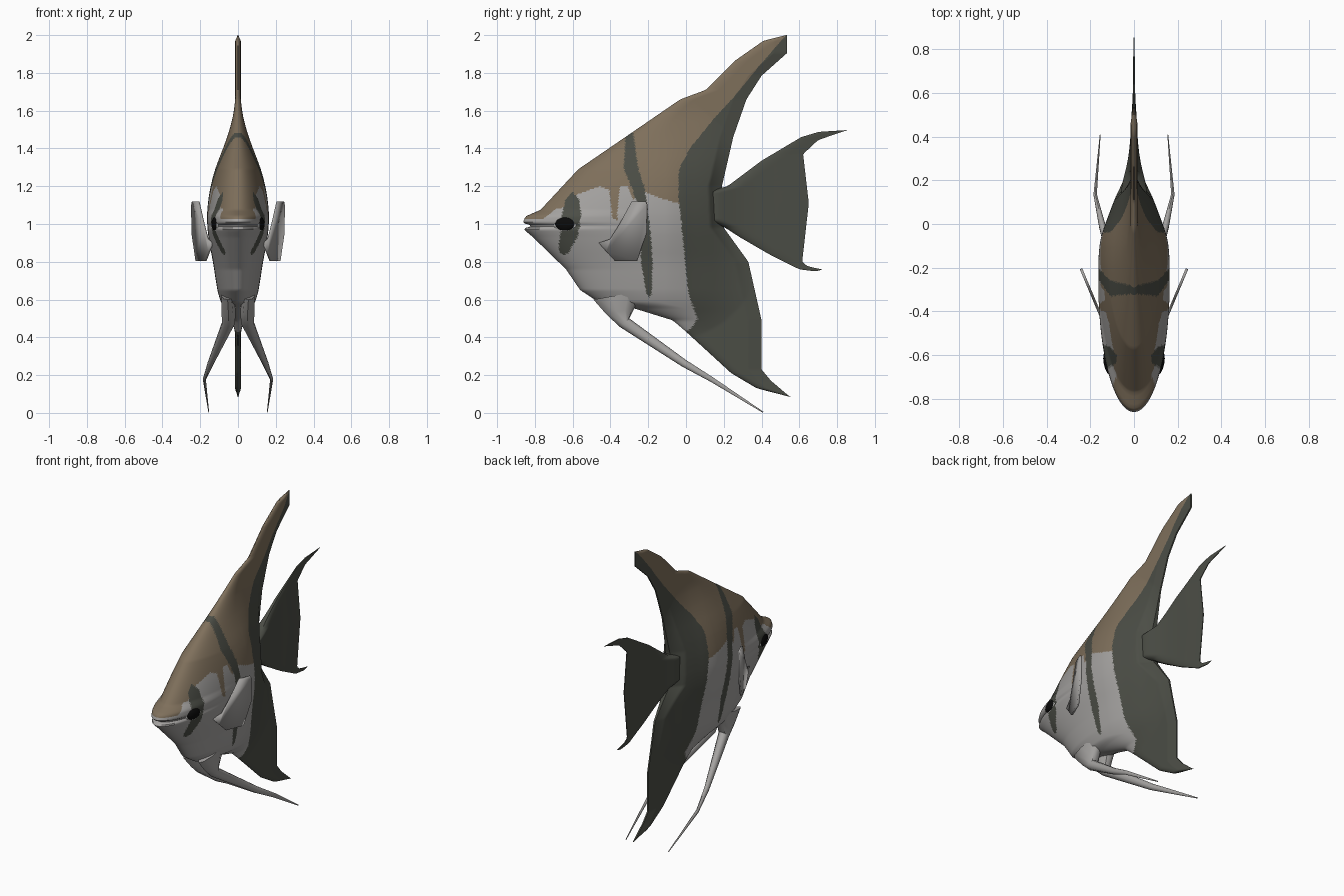
import bpy, bmesh, math
from mathutils import Matrix

cube = bpy.data.objects.get("Cube")
if cube:
    bpy.data.objects.remove(cube, do_unlink=True)


def material(name, r, g, b):
    m = bpy.data.materials.new(name)
    m.use_nodes = True
    m.diffuse_color = (r, g, b, 1)
    bsdf = next(n for n in m.node_tree.nodes if n.type == 'BSDF_PRINCIPLED')
    bsdf.inputs["Base Color"].default_value = (r, g, b, 1)
    bsdf.inputs["Roughness"].default_value = 0.7
    return m


BROWN = material("olive brown", 0.21, 0.16, 0.105)
SILVER = material("silver grey", 0.37, 0.36, 0.35)
DARK = material("dark slate", 0.07, 0.074, 0.06)
BLACK = material("eye black", 0.003, 0.003, 0.003)
RIM = material("eye rim", 0.6, 0.6, 0.58)


def lerp(table, v):
    """Piecewise linear lookup in a table of (position, value)."""
    if v <= table[0][0]:
        return table[0][1]
    for (a, p), (b, q) in zip(table, table[1:]):
        if v <= b:
            return p + (q - p) * (v - a) / (b - a)
    return table[-1][1]


def soft(table, v, w=0.05):
    return sum(lerp(table, v + w * k / 3) for k in range(-3, 4)) / 7


def dome(t):
    t = min(max(t, 0), 1)
    return math.sqrt(1 - (1 - t) ** 2)


def finish(name, bm, mats, mirror=False, solid=0):
    bmesh.ops.recalc_face_normals(bm, faces=bm.faces)
    mesh = bpy.data.meshes.new(name)
    bm.to_mesh(mesh)
    bm.free()
    for m in mats:
        mesh.materials.append(m)
    ob = bpy.data.objects.new(name, mesh)
    bpy.context.scene.collection.objects.link(ob)
    if solid:
        s = ob.modifiers.new("thickness", 'SOLIDIFY')
        s.thickness, s.offset = solid, 0
    if mirror:
        ob.modifiers.new("pair", 'MIRROR')
    bpy.ops.object.select_all(action='DESELECT')
    ob.select_set(True)
    bpy.context.view_layer.objects.active = ob
    bpy.ops.object.shade_smooth_by_angle(angle=math.radians(40))
    return ob


def loft(bm, rings):
    """Skin closed rings of equal length and cap both ends."""
    rings = [[bm.verts.new(p) for p in ring] for ring in rings]
    n = len(rings[0])
    for lo, hi in zip(rings, rings[1:]):
        for i in range(n):
            j = (i + 1) % n
            bm.faces.new((lo[i], lo[j], hi[j], hi[i]))
    bm.faces.new(rings[0])
    bm.faces.new(rings[-1])


def slab(name, front, back, thick, rows, cols, mats, rule=None):
    """Horizontal slices between a front and a back edge, with a half thickness rule."""
    z0, z1 = front[0][0], front[-1][0]
    rings = []
    for r in range(rows + 1):
        z = z0 + (z1 - z0) * r / rows
        yf = lerp(front, z)
        yb = max(lerp(back, z), yf + 0.004)
        side = []
        for c in range(cols + 1):
            y = yf + (yb - yf) * (c / cols) ** 1.25
            side.append((max(thick(y, z, y - yf, yb - y), 0.002), y, z))
        rings.append(side + [(-x, y, z) for x, y, z in reversed(side)])
    bm = bmesh.new()
    loft(bm, rings)
    if rule:
        for f in bm.faces:
            p = f.calc_center_median()
            f.material_index = rule(p.y, p.z)
    return finish(name, bm, mats)


# Body with dorsal and anal fins: edges given as (height, depth)
body_front = [(.085, .55), (.13, .375), (.21, .24), (.43, 0), (.49, -.07), (.555, -.28),
              (.585, -.46), (.65, -.56), (.76, -.635), (.93, -.81), (.97, -.857), (.98, -.85),
              (.99, -.81), (1.003, -.855), (1.01, -.862), (1.04, -.85), (1.075, -.77),
              (1.29, -.57), (1.485, -.285), (1.66, -.03), (1.71, .105), (1.865, .26),
              (1.97, .41), (2, .53)]
body_back = [(.085, .55), (.17, .45), (.23, .4), (.49, .4), (.8, .33), (.98, .2), (1.2, .19),
             (1.46, .25), (1.66, .32), (1.785, .4), (1.905, .535), (2, .535)]
width_by_height = [(.1, .014), (.4, .016), (.5, .05), (.6, .1), (.7, .118), (.8, .132),
                   (.9, .153), (1, .165), (1.1, .162), (1.2, .147), (1.3, .12), (1.4, .08),
                   (1.5, .045), (1.6, .022), (2, .018)]
rear_taper = [(-.15, 1), (-.05, .93), (0, .8), (.1, .58), (.2, .32), (.3, .15), (.5, .08)]


def body_thick(y, z, from_front, to_back):
    w = soft(width_by_height, z)
    core = max(w * soft(rear_taper, y), 0.015)
    return core * dome(from_front / (3.6 * w)) * min(1, 0.3 + to_back / 0.1)


# Colour pattern: rear patch, two bars (centre, half width) and the back marking
rear_edge = [(.42, -1), (.43, 0), (.45, .03), (.5, .06), (.55, .04), (.65, .01), (.92, -.015),
             (1.15, -.04), (1.29, -.037), (1.4, .02), (1.56, .15), (1.68, .26), (1.84, .39),
             (2, .53)]
bars = [
    ([(.62, -.195), (.8, -.207), (.95, -.215), (1.12, -.235), (1.2, -.255), (1.3, -.293),
      (1.48, -.3)],
     [(.61, 0), (.63, .015), (.8, .03), (1.12, .025), (1.2, .035), (1.3, .038), (1.48, .02),
      (1.5, 0)]),
    ([(.84, -.645), (.88, -.64), (.93, -.62), (1, -.61), (1.16, -.6)],
     [(.83, 0), (.85, .025), (.93, .047), (1.05, .05), (1.13, .035), (1.17, 0)]),
]
back_marking = [(-.9, 1.03), (-.75, 1.03), (-.69, 1.08), (-.64, 1.09), (-.57, 1.16),
                (-.455, 1.2), (-.405, 1.18), (-.39, 1.03), (-.365, 1.02), (-.35, 1.2),
                (-.31, 1.2), (-.28, 1.13), (-.22, 1.17), (-.11, 1.13), (-.04, 1.11)]


def body_colour(y, z):
    if y > lerp(rear_edge, z):
        return 2
    if any(abs(y - lerp(mid, z)) < lerp(half, z) for mid, half in bars):
        return 2
    return 0 if z > lerp(back_marking, y) else 1


slab("body", body_front, body_back, body_thick, 240, 130, [BROWN, SILVER, DARK], body_colour)

# Tail fin
tail_front = [(.75, .68), (.76, .6), (.84, .44), (.93, .285), (.985, .2), (1.02, .1),
              (1.17, .1), (1.2, .22), (1.335, .4), (1.46, .61), (1.49, .71), (1.497, .85)]
tail_back = [(.75, .69), (.755, .745), (.775, .645), (.8, .615), (1.11, .65), (1.37, .62),
             (1.445, .7), (1.497, .855)]
tail_width = [(.1, .075), (.2, .05), (.3, .025), (.45, .012), (.85, .004)]


def tail_thick(y, z, from_front, to_back):
    return soft(tail_width, y) * dome(0.1 + from_front / 0.1) * min(1, 0.3 + to_back / 0.2)


slab("tail_fin", tail_front, tail_back, tail_thick, 80, 24, [DARK])

# Pectoral fins: flat plates flaring out from the flanks
bm = bmesh.new()
outline = [(-.46, .9), (-.42, .855), (-.375, .805), (-.26, .805), (-.21, .95), (-.205, 1.1),
           (-.215, 1.12), (-.285, 1.12), (-.35, 1), (-.4, .92)]
bm.faces.new([bm.verts.new((.245 + (y + .2) * .42, y, z)) for y, z in outline])
finish("pectoral_fins", bm, [SILVER], mirror=True, solid=0.012)

# Pelvic fins: (front edge, back edge, sideways position, half width) down to a thread
sections = [((-.49, .6), (-.21, .65), .055, .035), ((-.42, .52), (-.27, .56), .05, .04),
            ((-.35, .455), (-.3, .5), .05, .035), ((-.02, .245), (0, .28), .145, .016),
            ((.13, .165), (.14, .19), .178, .008), ((.405, .002), (.41, .006), .155, .002)]
bm = bmesh.new()
rings = []
for (fy, fz), (by, bz), x, w in sections:
    ring = []
    for k in range(10):
        a = math.tau * k / 10
        t = 0.5 - 0.5 * math.cos(a)
        ring.append((x + w * math.sin(a), fy + (by - fy) * t, fz + (bz - fz) * t))
    rings.append(ring)
loft(bm, rings)
finish("pelvic_fins", bm, [SILVER], mirror=True)

# Eyes: black domes set in thin pale rims
for name, mat, size in (("eye_rims", RIM, (.012, .062, .042)), ("eyes", BLACK, (.02, .056, .037))):
    bm = bmesh.new()
    place = (Matrix.Translation((.118, -.64, 1)) @ Matrix.Rotation(-0.22, 4, 'Z')
             @ Matrix.Diagonal((*size, 1)))
    bmesh.ops.create_uvsphere(bm, u_segments=24, v_segments=16, radius=1, matrix=place)
    finish(name, bm, [mat], mirror=True)
